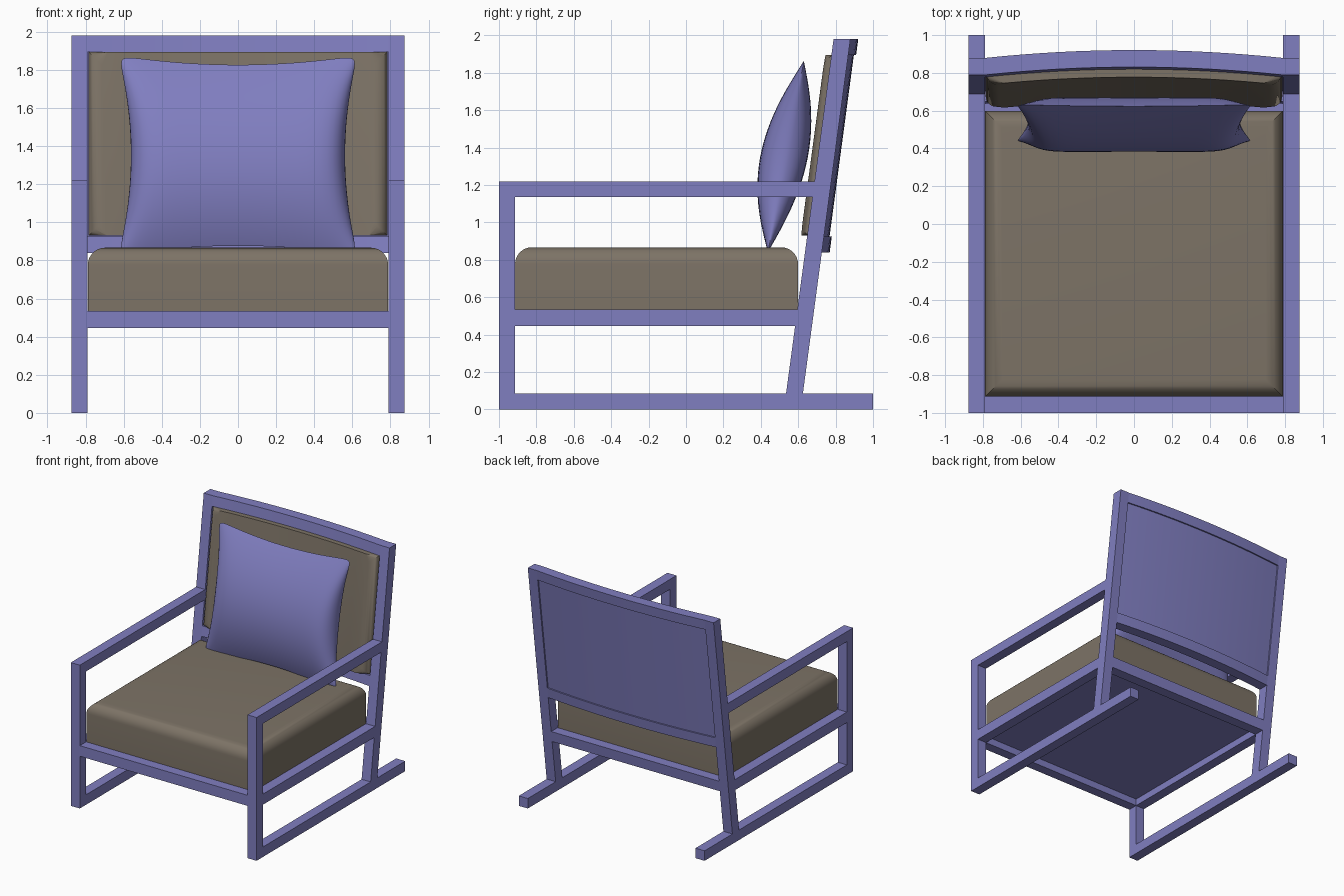
import bpy, bmesh, math

if "Cube" in bpy.data.objects:
    bpy.data.objects.remove(bpy.data.objects["Cube"])

def material(name, rgb):
    m = bpy.data.materials.new(name)
    m.diffuse_color = (*rgb, 1)
    m.use_nodes = True
    m.node_tree.nodes["Principled BSDF"].inputs["Base Color"].default_value = m.diffuse_color
    return m

BLUE = material("soft_blue", (0.216, 0.209, 0.527))
BROWN = material("taupe_fabric", (0.205, 0.172, 0.133))

def finish(bm, name, mat, smooth=None):
    bmesh.ops.recalc_face_normals(bm, faces=bm.faces)
    me = bpy.data.meshes.new(name)
    bm.to_mesh(me)
    bm.free()
    me.materials.append(mat)
    ob = bpy.data.objects.new(name, me)
    bpy.context.collection.objects.link(ob)
    if smooth:
        bpy.ops.object.select_all(action='DESELECT')
        ob.select_set(True)
        bpy.context.view_layer.objects.active = ob
        bpy.ops.object.shade_smooth_by_angle(angle=math.radians(smooth))
    return ob

def prism(name, x0, x1, yz, mat):
    """Extrude a side-view outline along x."""
    bm = bmesh.new()
    a = [bm.verts.new((x0, y, z)) for y, z in yz]
    b = [bm.verts.new((x1, y, z)) for y, z in yz]
    bm.faces.new(a)
    bm.faces.new(b)
    n = len(yz)
    for i in range(n):
        j = (i + 1) % n
        bm.faces.new((a[i], a[j], b[j], b[i]))
    return finish(bm, name, mat)

def lean(z):
    """Front line of the reclined back leg."""
    return 0.535 + 0.134 * (z - 0.085)

def leg_section(z0, z1, d=0.09):
    return [(lean(z0), z0), (lean(z0) + d, z0), (lean(z1) + d, z1), (lean(z1), z1)]

def rail_section(y0, z0, z1):
    return [(y0, z0), (lean(z0), z0), (lean(z1), z1), (y0, z1)]

def rect(y0, y1, z0, z1):
    return [(y0, z0), (y1, z0), (y1, z1), (y0, z1)]

def curved_slab(name, half, d0, d1, z0, z1, mat, round_front=0.0, n=16):
    """Reclined slab, bowed backwards in plan."""
    bm = bmesh.new()
    rows = []
    for i in range(n + 1):
        x = -half + 2 * half * i / n
        bow = 0.042 * (1 - (x / 0.79) ** 2)
        rows.append([bm.verts.new((x, lean(z) + d + bow, z))
                     for d, z in ((d0, z0), (d1, z0), (d1, z1), (d0, z1))])
    for r, s in zip(rows, rows[1:]):
        for k in range(4):
            m = (k + 1) % 4
            bm.faces.new((r[k], r[m], s[m], s[k]))
    bm.faces.new(rows[0])
    bm.faces.new(rows[-1])
    if round_front:
        pairs = [(r[k], s[k]) for r, s in zip(rows, rows[1:]) for k in (0, 3)]
        pairs += [(rows[0][0], rows[0][3]), (rows[-1][0], rows[-1][3])]
        edges = [bm.edges.get(p) for p in pairs]
        bmesh.ops.bevel(bm, geom=edges, offset=round_front, segments=6,
                        profile=0.5, affect='EDGES')
    return finish(bm, name, mat, 35)

# Side frames
for side, s in (("left", -1), ("right", 1)):
    x0, x1 = 0.79 * s, 0.875 * s
    prism(side + "_runner", x0, x1, rect(-1, 1, 0, 0.085), BLUE)
    prism(side + "_front_leg", x0, x1, rect(-1, -0.915, 0.085, 1.22), BLUE)
    prism(side + "_back_leg", x0, x1, leg_section(0.085, 1.98), BLUE)
    prism(side + "_armrest", x0, x1, rail_section(-0.915, 1.135, 1.22), BLUE)
    prism(side + "_seat_rail", x0, x1, rail_section(-0.915, 0.445, 0.535), BLUE)

# Seat frame between the sides
prism("front_seat_rail", -0.79, 0.79, rect(-1, -0.915, 0.445, 0.535), BLUE)
prism("back_seat_rail", -0.79, 0.79, leg_section(0.445, 0.535), BLUE)
prism("seat_deck", -0.79, 0.79, rect(-0.915, 0.595, 0.505, 0.533), BLUE)

# Curved backrest frame and panel
curved_slab("top_back_rail", 0.79, 0, 0.09, 1.895, 1.98, BLUE)
curved_slab("lower_back_rail", 0.79, 0, 0.09, 0.84, 0.925, BLUE)
curved_slab("back_panel", 0.79, 0.055, 0.078, 0.925, 1.895, BLUE)

# Back cushion
curved_slab("back_cushion", 0.785, -0.042, 0.06, 0.93, 1.895, BROWN, 0.07)

# Seat cushion, rounded along its top edges
bm = bmesh.new()
bmesh.ops.create_cube(bm, size=1)
for v in bm.verts:
    v.co = (v.co.x * 1.576, v.co.y * 1.513 - 0.1575, 0.535 + (v.co.z + 0.5) * 0.332)
top = [e for e in bm.edges if all(v.co.z > 0.8 for v in e.verts)]
bmesh.ops.bevel(bm, geom=top, offset=0.09, segments=8, profile=0.5, affect='EDGES')
finish(bm, "seat_cushion", BROWN, 35)

# Loose pillow: two bulging sheets joined at a pinched seam
bm = bmesh.new()
N = 32
for sign, bulge in ((-1, 0.137), (1, 0.118)):
    grid = []
    for i in range(N + 1):
        u = math.sin(math.pi * (i / N - 0.5))
        row = []
        for j in range(N + 1):
            v = math.sin(math.pi * (j / N - 0.5))
            corner = 1 - 0.04 * (u * v) ** 16
            x = u * (0.63 - 0.068 * (1 - v * v)) * corner
            h = v * (0.525 - 0.05 * (1 - u * u)) * corner
            t = max(0, 1 - u ** 10) ** 0.6 * (1 - v * v)
            row.append(bm.verts.new((x, 0.534 + 0.188 * h + sign * bulge * t, 1.352 + h)))
        grid.append(row)
    for i in range(N):
        for j in range(N):
            bm.faces.new((grid[i][j], grid[i + 1][j], grid[i + 1][j + 1], grid[i][j + 1]))
bmesh.ops.remove_doubles(bm, verts=bm.verts, dist=0.0002)
finish(bm, "pillow", BLUE, 50)
